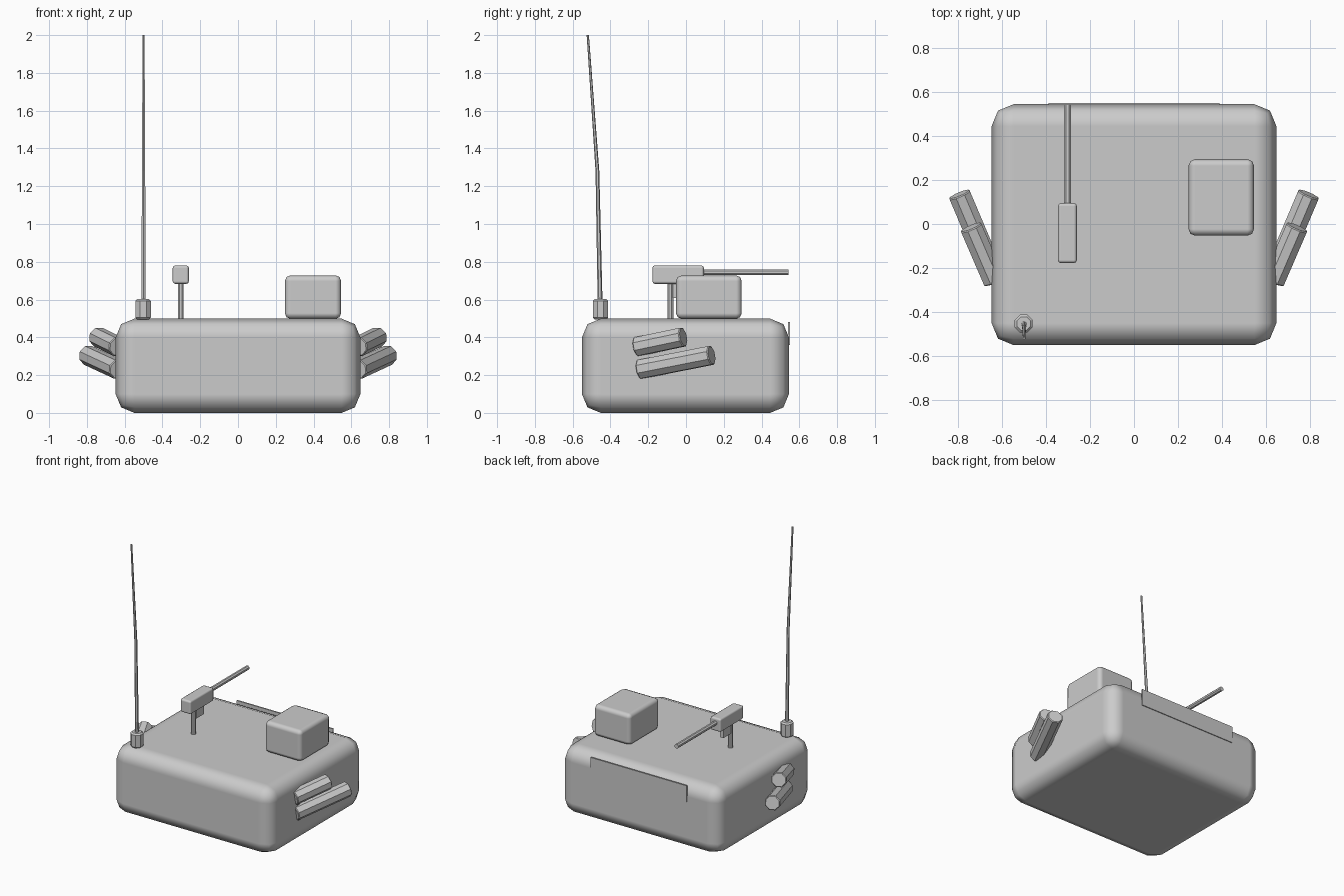
import bpy, bmesh, math
from mathutils import Vector

if "Cube" in bpy.data.objects:
    bpy.data.objects.remove(bpy.data.objects["Cube"])

grey = bpy.data.materials.new("plain_grey")
grey.diffuse_color = (0.6, 0.6, 0.6, 1)
grey.use_nodes = True
grey.node_tree.nodes["Principled BSDF"].inputs["Base Color"].default_value = grey.diffuse_color


def finish(name, bm):
    me = bpy.data.meshes.new(name)
    bmesh.ops.recalc_face_normals(bm, faces=bm.faces)
    bm.to_mesh(me)
    bm.free()
    me.materials.append(grey)
    ob = bpy.data.objects.new(name, me)
    bpy.context.scene.collection.objects.link(ob)
    return ob


def box(name, lo, hi, bevel=0.0, segments=2):
    """Box between two corners, with optional soft rounded edges."""
    lo, hi = Vector(lo), Vector(hi)
    bm = bmesh.new()
    bmesh.ops.create_cube(bm, size=1)
    for v in bm.verts:
        v.co = (lo + hi) / 2 + v.co * (hi - lo)
    ob = finish(name, bm)
    if bevel:
        for p in ob.data.polygons:
            p.use_smooth = True
        m = ob.modifiers.new("rounded_edges", 'BEVEL')
        m.width, m.segments = bevel, segments
        m.harden_normals = True
    return ob


def tube(name, points, radii, sides=8, bevel=0.0):
    """Faceted rod through a list of points."""
    pts = [Vector(p) for p in points]
    turn = (pts[-1] - pts[0]).to_track_quat('Z', 'Y')
    bm = bmesh.new()
    rings = []
    for p, r in zip(pts, radii):
        rings.append([bm.verts.new(p + turn @ Vector((
            r * math.cos(math.tau * (i + 0.5) / sides),
            r * math.sin(math.tau * (i + 0.5) / sides), 0)))
            for i in range(sides)])
    for a, b in zip(rings, rings[1:]):
        for i in range(sides):
            j = (i + 1) % sides
            bm.faces.new((a[i], a[j], b[j], b[i]))
    bm.faces.new(rings[0][::-1])
    bm.faces.new(rings[-1])
    ob = finish(name, bm)
    if bevel:
        m = ob.modifiers.new("rim", 'BEVEL')
        m.width, m.segments = bevel, 1
        m.limit_method, m.angle_limit = 'ANGLE', math.radians(60)
    return ob


# Main body and the thin plate on its back
box("body", (-0.648, -0.551, 0), (0.648, 0.545, 0.499), 0.1)
box("back_plate", (-0.39, 0.541, 0.36), (0.39, 0.551, 0.481))

# Sight box on the roof
box("sight_box", (0.248, -0.053, 0.498), (0.546, 0.295, 0.728), 0.03)

# Roof gun: post, receiver, magazine, barrel
gx = -0.303
tube("gun_post", [(gx, -0.083, 0.49), (gx, -0.083, 0.69)], [0.017, 0.017])
box("gun_receiver", (gx - 0.043, -0.178, 0.683), (gx + 0.043, 0.095, 0.781), 0.014)
box("gun_magazine", (gx - 0.014, -0.07, 0.608), (gx + 0.014, 0.02, 0.69))
tube("gun_barrel", [(gx, 0.08, 0.744), (gx, 0.543, 0.744)], [0.0165, 0.0165])

# Whip antenna on a short base
tube("antenna_base", [(-0.502, -0.453, 0.495), (-0.502, -0.453, 0.603)],
     [0.044, 0.044], bevel=0.01)
tube("antenna_whip", [(-0.5, -0.455, 0.59), (-0.5, -0.469, 1.28), (-0.5, -0.52, 2.0)],
     [0.013, 0.01, 0.006], sides=6)

# Pair of launcher tubes on each side
for side, s in (("right", 1), ("left", -1)):
    tube(f"lower_launcher_{side}", [(s * 0.633, -0.246, 0.230), (s * 0.795, 0.136, 0.305)],
         [0.054, 0.054], bevel=0.005)
    tube(f"upper_launcher_{side}", [(s * 0.635, -0.262, 0.350), (s * 0.742, -0.014, 0.402)],
         [0.054, 0.054], bevel=0.005)
